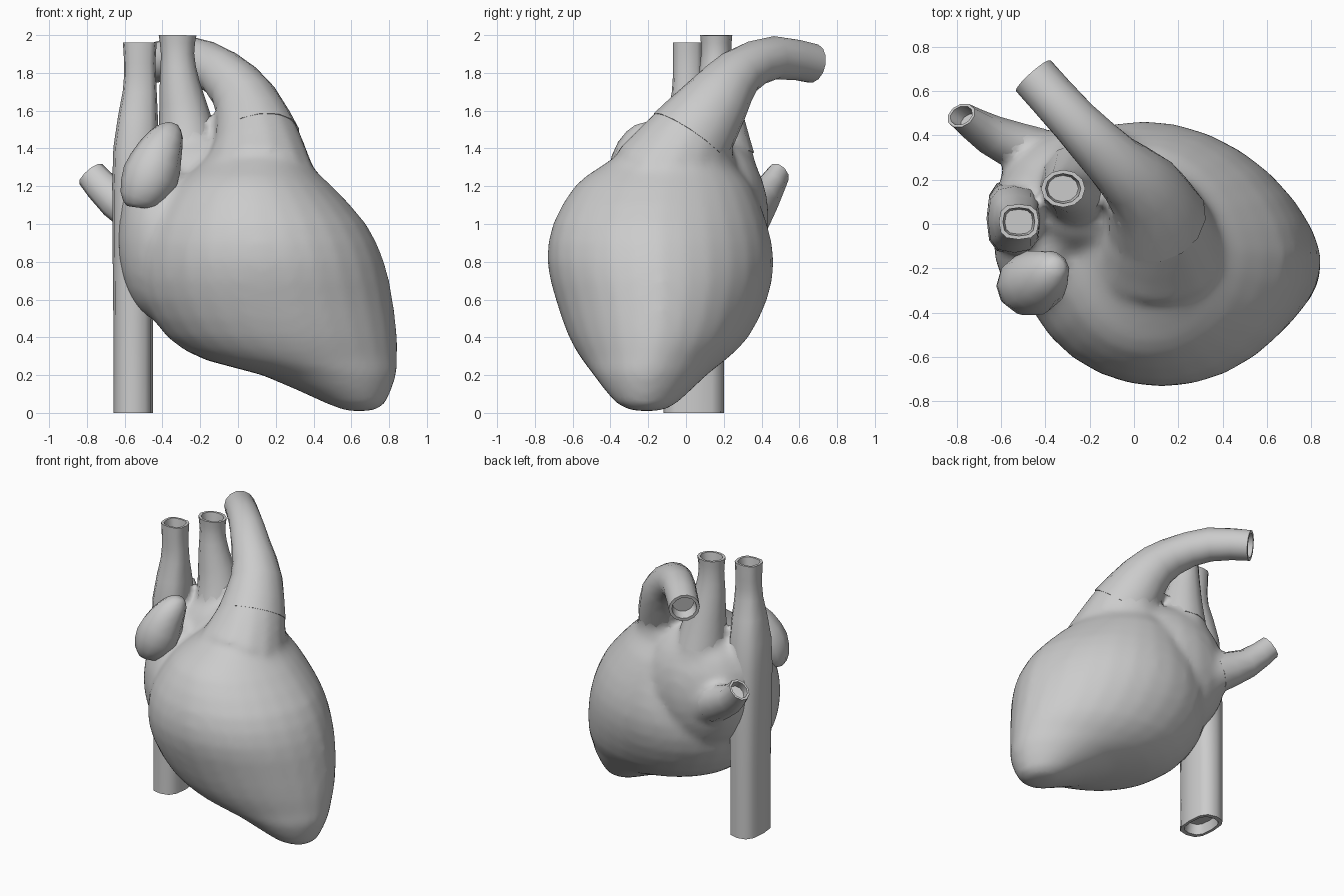
import bpy
import bmesh
import math
from mathutils import Vector

old = bpy.data.objects.get("Cube")
if old:
    bpy.data.objects.remove(old, do_unlink=True)

grey = bpy.data.materials.new("soft_grey")
grey.use_nodes = True
tone = (0.6, 0.6, 0.6, 1)
grey.diffuse_color = tone
grey.node_tree.nodes["Principled BSDF"].inputs["Base Color"].default_value = tone


def finish(name, bm):
    bmesh.ops.recalc_face_normals(bm, faces=bm.faces)
    mesh = bpy.data.meshes.new(name)
    bm.to_mesh(mesh)
    bm.free()
    mesh.materials.append(grey)
    obj = bpy.data.objects.new(name, mesh)
    bpy.context.collection.objects.link(obj)
    bpy.ops.object.select_all(action='DESELECT')
    obj.select_set(True)
    bpy.context.view_layer.objects.active = obj
    bpy.ops.object.shade_smooth_by_angle(angle=math.radians(50))
    return obj


def refine(rows, steps):
    """Catmull-Rom interpolation of rows of numbers."""
    out = []
    for i in range(len(rows) - 1):
        p = [rows[max(i - 1, 0)], rows[i], rows[i + 1], rows[min(i + 2, len(rows) - 1)]]
        for s in range(steps):
            t = s / steps
            out.append([b + 0.5 * t * (c - a + t * (2 * a - 5 * b + 4 * c - d
                        + t * (3 * (b - c) + d - a))) for a, b, c, d in zip(*p)])
    return out + [list(rows[-1])]


def loft(name, rows, sides=16, level=False, lean=0, power=1, open_start=False, open_end=False):
    """Rows are x, y, z, half width, half depth; open ends get a hollow rim.
    Lean shifts the back half of each ring to the model's right; a power
    below one makes the rings boxier."""
    rows = refine(rows, 2)
    centres = [Vector(r[:3]) for r in rows]
    rings = []
    for i, r in enumerate(rows):
        t = centres[min(i + 1, len(rows) - 1)] - centres[max(i - 1, 0)]
        t = Vector((0, 0, 1)) if level else t.normalized()
        u = Vector((0, 1, 0)).cross(t).normalized()
        rings.append((centres[i], u * r[3], t.cross(u) * r[4], t))

    def hollow(ring, sign):
        c, u, v, t = ring
        return [(c, u * 0.8, v * 0.8, t), (c + t * sign * 0.07, u * 0.7, v * 0.7, t)]

    if open_start:
        rings = hollow(rings[0], 1)[::-1] + rings
    if open_end:
        rings += hollow(rings[-1], -1)
    bm = bmesh.new()
    loops = []
    for c, u, v, t in rings:
        loop = []
        for k in range(sides):
            a = 2 * math.pi * k / sides
            x, y = (math.copysign(abs(w) ** power, w) for w in (math.cos(a), math.sin(a)))
            loop.append(bm.verts.new(c + u * (x - lean * max(y, 0)) + v * y))
        loops.append(loop)
    for a, b in zip(loops, loops[1:]):
        for k in range(sides):
            n = (k + 1) % sides
            bm.faces.new((a[k], a[n], b[n], b[k]))
    bm.faces.new(loops[0])
    bm.faces.new(loops[-1])
    return finish(name, bm)


def lobe(name, centre, radii):
    bm = bmesh.new()
    bmesh.ops.create_uvsphere(bm, u_segments=20, v_segments=14, radius=1)
    bmesh.ops.scale(bm, vec=radii, verts=bm.verts)
    bmesh.ops.translate(bm, vec=centre, verts=bm.verts)
    return finish(name, bm)


# Ventricles: level slices given as height and left, right, front, back limits
slices = [
    (0.01, 0.58, 0.71, -0.27, -0.14), (0.05, 0.47, 0.78, -0.37, -0.05),
    (0.20, 0.13, 0.84, -0.49, 0.11), (0.28, -0.17, 0.845, -0.55, 0.21),
    (0.40, -0.37, 0.845, -0.62, 0.33), (0.60, -0.50, 0.82, -0.69, 0.43),
    (0.80, -0.52, 0.775, -0.735, 0.465), (1.00, -0.47, 0.68, -0.705, 0.43),
    (1.20, -0.34, 0.50, -0.59, 0.35), (1.30, -0.22, 0.395, -0.46, 0.27),
    (1.42, -0.11, 0.34, -0.28, 0.24)]
core = [loft("heart_body", [((a + b) / 2, (f + k) / 2, z, (b - a) / 2, (k - f) / 2)
                            for z, a, b, f, k in slices], sides=28, level=True, lean=0.13)]

# Atria at the upper back
core.append(lobe("right_atrium", (-0.41, -0.08, 0.91), (0.225, 0.30, 0.42)))
core.append(lobe("left_atrium", (-0.21, 0.13, 1.03), (0.41, 0.31, 0.45)))

# Great vein running the whole height
cava = [
    (-0.555, 0.04, 0.00, 0.105, 0.16), (-0.555, 0.04, 0.50, 0.105, 0.16),
    (-0.55, 0.03, 1.00, 0.115, 0.165), (-0.54, 0.02, 1.40, 0.12, 0.15),
    (-0.52, 0.01, 1.70, 0.09, 0.085), (-0.52, 0.01, 1.85, 0.083, 0.08),
    (-0.52, 0.01, 1.96, 0.09, 0.08)]
loft("vena_cava", cava, sides=12, power=0.72, open_start=True, open_end=True)

# Vessels whose flared roots blend into the body: rows and number of sides
vessels = {
    "aorta": ([
        (-0.24, 0.16, 1.10, 0.28, 0.27), (-0.26, 0.17, 1.38, 0.17, 0.19),
        (-0.28, 0.17, 1.55, 0.14, 0.14), (-0.31, 0.16, 1.75, 0.105, 0.10),
        (-0.32, 0.16, 1.90, 0.088, 0.08), (-0.32, 0.16, 2.00, 0.10, 0.085)], 12),
    "pulmonary_trunk": ([
        (0.11, -0.11, 1.24, 0.31, 0.30), (0.10, 0.02, 1.45, 0.23, 0.235),
        (0.04, 0.16, 1.65, 0.17, 0.18), (-0.09, 0.28, 1.80, 0.13, 0.135),
        (-0.27, 0.465, 1.88, 0.115, 0.11), (-0.455, 0.67, 1.85, 0.105, 0.105)], 14),
    "pulmonary_vein": ([
        (-0.22, 0.24, 0.94, 0.20, 0.17), (-0.45, 0.32, 1.02, 0.14, 0.12),
        (-0.65, 0.405, 1.13, 0.10, 0.09), (-0.78, 0.49, 1.265, 0.08, 0.06)], 10)}
for name, (rows, sides) in vessels.items():
    loft(name, rows[1:], sides, open_end=True)
    core.append(loft(name + "_root", rows[:3], sides))
core.append(loft("vena_cava_root", cava[2:5], sides=12))

# Fuse chambers and roots into one softly blended body
bpy.ops.object.select_all(action='DESELECT')
for part in core:
    part.select_set(True)
body = core[0]
bpy.context.view_layer.objects.active = body
bpy.ops.object.join()
fuse = body.modifiers.new("fuse", 'REMESH')
fuse.mode = 'VOXEL'
fuse.voxel_size = 0.025
fuse.use_smooth_shade = True
soften = body.modifiers.new("soften", 'SMOOTH')
soften.factor = 0.5
soften.iterations = 10
for modifier in ("fuse", "soften"):
    bpy.ops.object.modifier_apply(modifier=modifier)

# Ear-shaped lobe in front of the right atrium
loft("auricle", [
    (-0.53, -0.28, 1.09, 0.06, 0.06), (-0.52, -0.28, 1.13, 0.11, 0.11),
    (-0.465, -0.27, 1.25, 0.15, 0.15), (-0.41, -0.24, 1.39, 0.12, 0.13),
    (-0.36, -0.20, 1.49, 0.075, 0.08), (-0.345, -0.19, 1.53, 0.03, 0.03)], sides=10)
